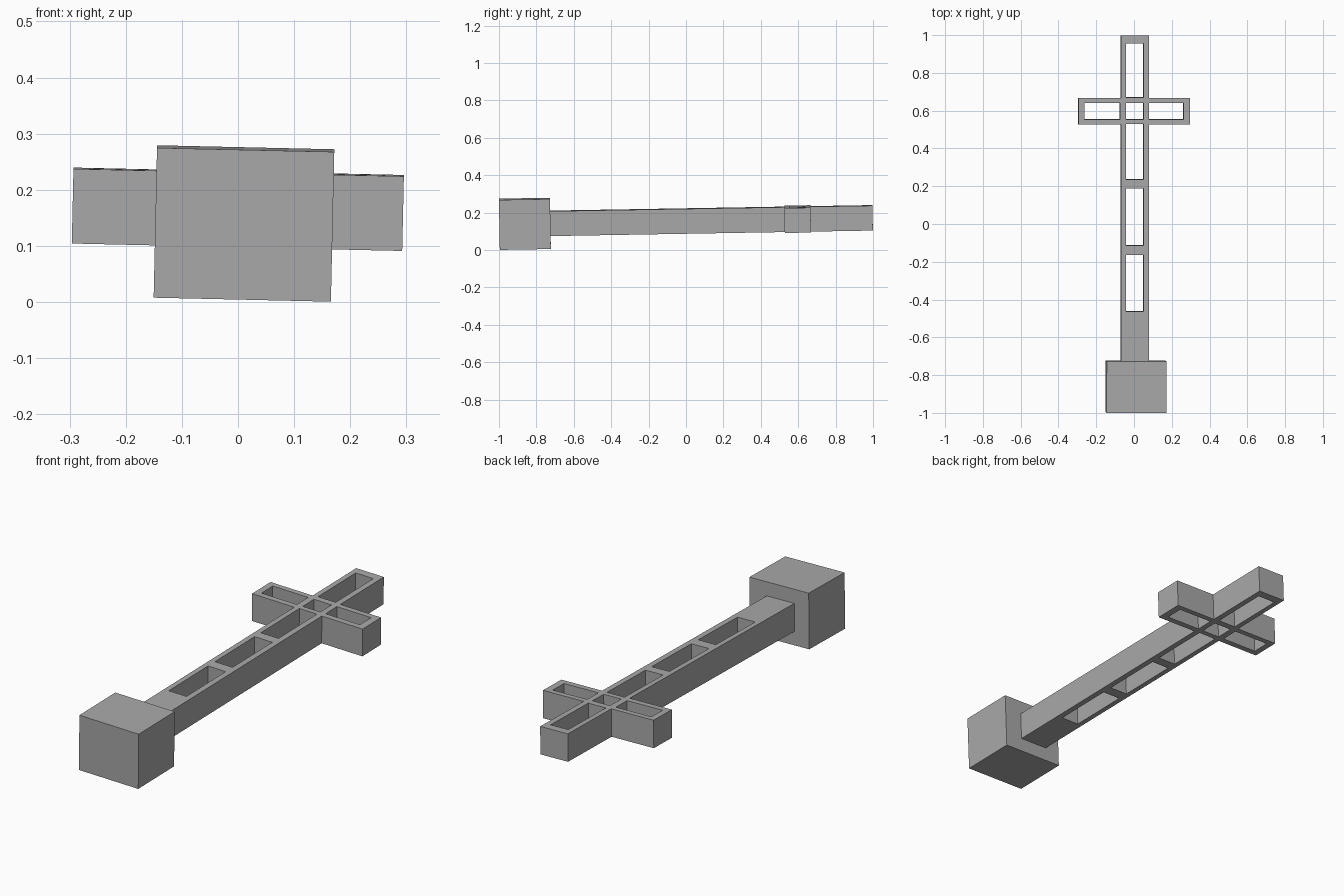
import bpy, bmesh
from mathutils import Matrix

cube = bpy.data.objects.get("Cube")
if cube:
    bpy.data.objects.remove(cube, do_unlink=True)

grey = bpy.data.materials.new("plain grey")
grey.use_nodes = True
grey.diffuse_color = (0.4, 0.4, 0.4, 1)
grey.node_tree.nodes["Principled BSDF"].inputs["Base Color"].default_value = (0.4, 0.4, 0.4, 1)

# The whole model lies on its back with a slight roll and pitch
POSE = (Matrix.Translation((0, 0, 0.155))
        @ Matrix.Rotation(0.0225, 4, 'Y') @ Matrix.Rotation(0.0172, 4, 'X'))


def finish(name, bm):
    bmesh.ops.recalc_face_normals(bm, faces=bm.faces)
    mesh = bpy.data.meshes.new(name)
    bm.to_mesh(mesh)
    bm.free()
    mesh.materials.append(grey)
    obj = bpy.data.objects.new(name, mesh)
    obj.matrix_world = POSE
    bpy.context.collection.objects.link(obj)


def inside(x, y, rects):
    return any(a < x < b and c < y < d for a, b, c, d in rects)


# Outlines and openings as (x min, x max, y min, y max)
shaft = (-0.07, 0.077, -0.73, 0.998)
arms = (-0.295, 0.294, 0.527, 0.667)
slot_left, slot_right = -0.045, 0.049
openings = [(slot_left, slot_right, y0, y1) for y0, y1 in
            ((-0.463, -0.164), (-0.112, 0.19), (0.237, 0.53),
             (0.555, 0.641), (0.672, 0.958))]
openings += [(-0.265, -0.076, 0.555, 0.641), (0.077, 0.26, 0.555, 0.641)]

# Openwork cross: fill the solid cells of a grid, then extrude
HALF = 0.0665
solids = [shaft, arms]
xs = sorted({v for r in solids + openings for v in r[:2]})
ys = sorted({v for r in solids + openings for v in r[2:]})
bm = bmesh.new()
for x0, x1 in zip(xs, xs[1:]):
    for y0, y1 in zip(ys, ys[1:]):
        mid = ((x0 + x1) / 2, (y0 + y1) / 2)
        if inside(*mid, solids) and not inside(*mid, openings):
            bm.faces.new([bm.verts.new((x, y, -HALF)) for x, y in
                          ((x0, y0), (x1, y0), (x1, y1), (x0, y1))])
bmesh.ops.remove_doubles(bm, verts=bm.verts, dist=1e-5)
top = bmesh.ops.extrude_face_region(bm, geom=bm.faces[:], use_keep_orig=True)
bmesh.ops.translate(bm, vec=(0, 0, 2 * HALF),
                    verts=[g for g in top["geom"] if isinstance(g, bmesh.types.BMVert)])
finish("openwork_cross", bm)

# Solid block at the foot
bm = bmesh.new()
bmesh.ops.create_cube(bm, size=1, matrix=Matrix.Translation((0.011, -0.8615, 0))
                      @ Matrix.Diagonal((0.316, 0.273, 0.267, 1)))
finish("base_block", bm)
